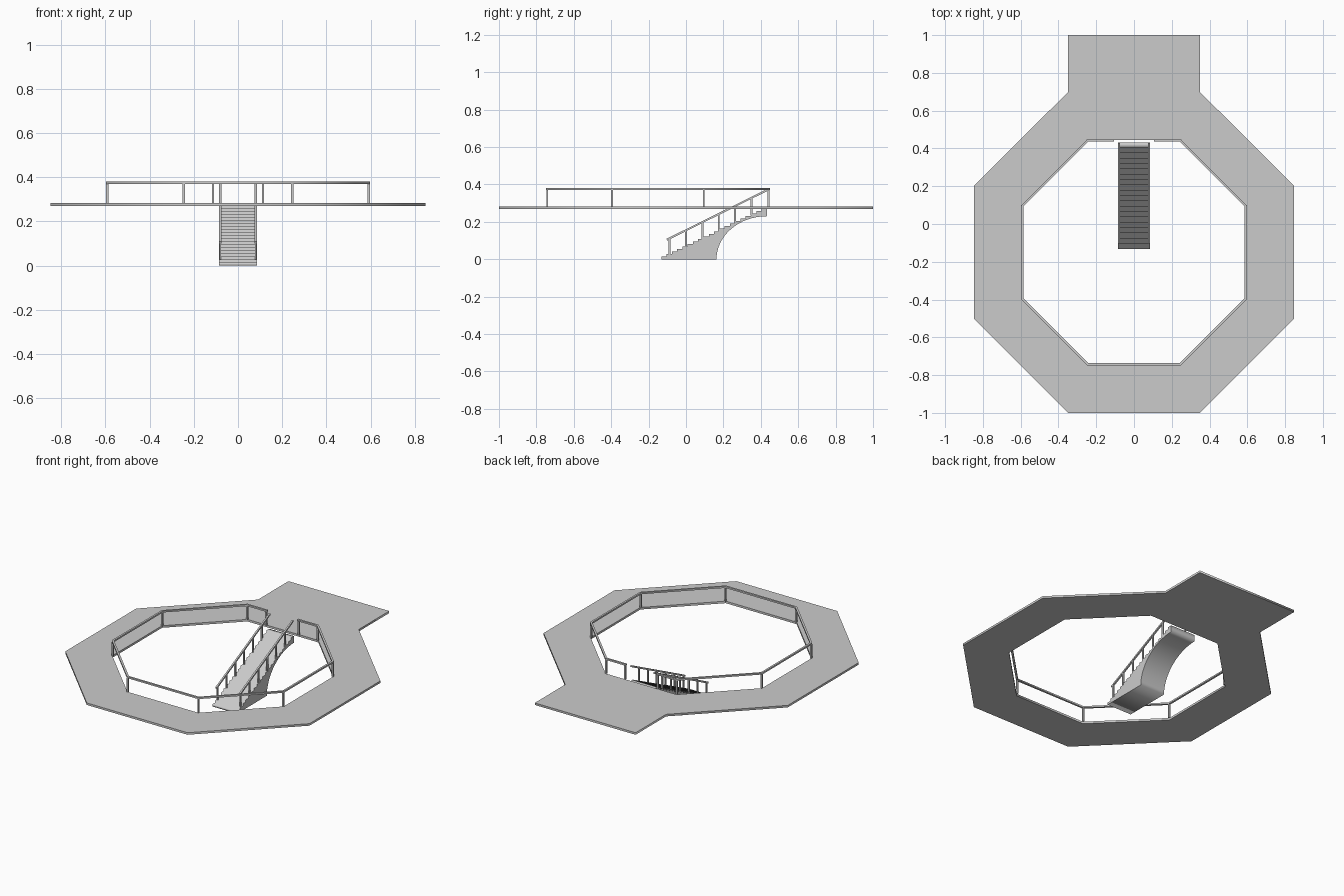
import bpy
from math import radians, sin, cos, pi, tan, atan2, hypot

if "Cube" in bpy.data.objects:
    bpy.data.objects.remove(bpy.data.objects["Cube"])

CY = -0.15                      # centre of the octagonal walkway
Z0, Z1 = 0.27, 0.283            # deck underside and top
RAIL_TOP = 0.38
K = tan(pi / 8)


def octagon(a):
    """Corners of a flat-sided octagon, clockwise from the upper right corner."""
    b = a * K
    pts = [(b, a), (a, b), (a, -b), (b, -a), (-b, -a), (-a, -b), (-a, b), (-b, a)]
    return [(x, y + CY) for x, y in pts]


def plate(name, loops, depth, loc, rot=(0, 0, 0)):
    """Filled outline (later loops are holes) extruded to a solid mesh."""
    cu = bpy.data.curves.new(name, 'CURVE')
    cu.dimensions = '2D'
    cu.fill_mode = 'BOTH'
    cu.extrude = depth / 2
    for pts in loops:
        sp = cu.splines.new('POLY')
        sp.points.add(len(pts) - 1)
        for p, (x, y) in zip(sp.points, pts):
            p.co = (x, y, 0, 1)
        sp.use_cyclic_u = True
    ob = bpy.data.objects.new(name, cu)
    ob.location, ob.rotation_euler = loc, rot
    bpy.context.collection.objects.link(ob)
    bpy.ops.object.select_all(action='DESELECT')
    ob.select_set(True)
    bpy.context.view_layer.objects.active = ob
    bpy.ops.object.convert(target='MESH')
    return bpy.context.object


def box(name, centre, size, rot=(0, 0, 0)):
    bpy.ops.mesh.primitive_cube_add(size=1, location=centre, rotation=rot)
    ob = bpy.context.object
    ob.name, ob.scale = name, size
    return ob


# walkway deck with landing at the back
o = octagon(0.848)
outer = [(0.35, 1.0), (0.35, o[0][1])] + o[1:3] + [(0.35, -1.0), (-0.35, -1.0)] \
    + o[5:7] + [(-0.35, o[7][1]), (-0.35, 1.0)]
plate("deck", [outer, octagon(0.595)], Z1 - Z0, (0, 0, (Z0 + Z1) / 2))

# handrail around the opening, with a gap at the stairs
RA, RW, GAP = 0.592, 0.006, 0.105
outline = []
for a, step in ((RA + RW, 1), (RA - RW, -1)):
    side = [(GAP, a + CY)] + octagon(a) + [(-GAP, a + CY)]
    outline += side[::step]
plate("deck_handrail", [outline], 0.01, (0, 0, RAIL_TOP - 0.005))

# deck posts at the corners and beside the gap
posts = octagon(RA) + [(s * 0.113, RA + CY) for s in (-1, 1)]
for x, y in posts:
    box("deck_post", (x, y, (Z1 + RAIL_TOP - 0.01) / 2),
        (0.01, 0.01, RAIL_TOP - 0.01 - Z1))

# staircase: stepped top, arched underside
N, YS, YE, H = 20, -0.132, 0.432, 0.272
run, rise = (YE - YS) / N, H / N
profile = [(YS, 0)]
for i in range(N):
    profile += [(YS + i * run, (i + 1) * rise), (YS + (i + 1) * run, (i + 1) * rise)]
ARCH_Y, ARCH_Z, SEG = 0.163, 0.23, 16
for i in range(SEG + 1):
    t = pi / 2 * (1 - i / SEG)
    profile.append((YE - (YE - ARCH_Y) * cos(t), ARCH_Z * sin(t)))
plate("staircase", [profile], 0.172, (0, 0, 0), (radians(90), 0, radians(90)))

# sloping stair handrails and their posts
(ya, za), (yb, zb) = (-0.102, 0.105), (0.43, 0.368)
slope = (zb - za) / (yb - ya)
for s in (-1, 1):
    x = s * 0.08
    box("stair_handrail", (x, (ya + yb) / 2, (za + zb) / 2),
        (0.01, hypot(yb - ya, zb - za), 0.01), (atan2(zb - za, yb - ya), 0, 0))
    for i in range(6):
        y = -0.088 + i * 0.0877
        top = za + (y - ya) * slope
        foot = (y - YS) / run * rise
        box("stair_post", (x, y, (top + foot) / 2), (0.008, 0.01, top - foot))
